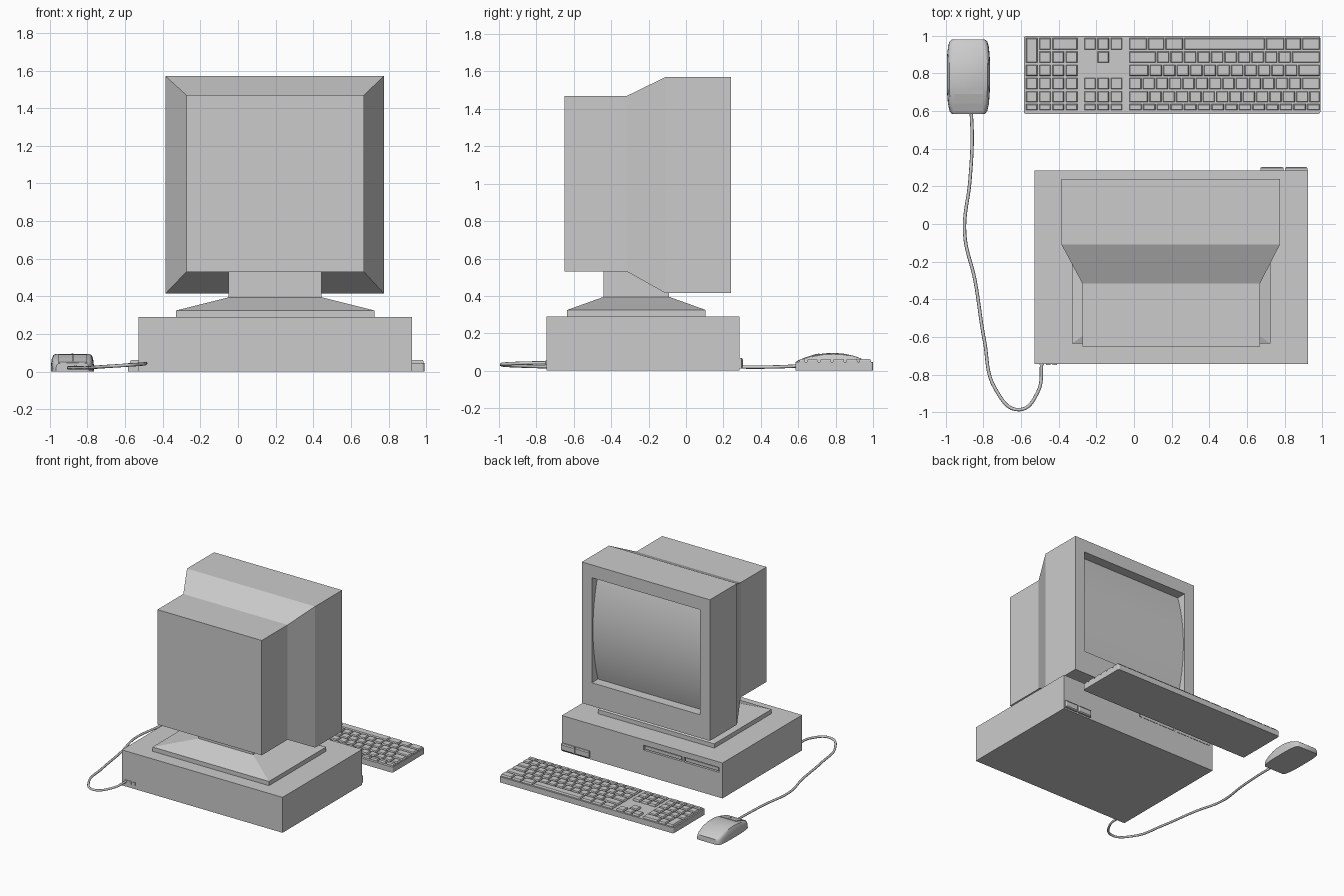
import bpy, bmesh, math

if "Cube" in bpy.data.objects:
    bpy.data.objects.remove(bpy.data.objects["Cube"])


def finish(name, bm, smooth=False):
    bmesh.ops.recalc_face_normals(bm, faces=bm.faces[:])
    me = bpy.data.meshes.new(name)
    bm.to_mesh(me)
    bm.free()
    ob = bpy.data.objects.new(name, me)
    bpy.context.scene.collection.objects.link(ob)
    if smooth:
        bpy.ops.object.select_all(action='DESELECT')
        ob.select_set(True)
        bpy.context.view_layer.objects.active = ob
        bpy.ops.object.shade_smooth_by_angle(angle=math.radians(40))
    return ob


def loft(bm, rings):
    """Skin a list of closed rings and cap both ends."""
    vs = [[bm.verts.new(p) for p in r] for r in rings]
    n = len(vs[0])
    for a, b in zip(vs, vs[1:]):
        for i in range(n):
            j = (i + 1) % n
            bm.faces.new((a[i], a[j], b[j], b[i]))
    bm.faces.new(vs[0])
    bm.faces.new(vs[-1])


def rect_z(z, x0, x1, y0, y1):
    return [(x0, y0, z), (x1, y0, z), (x1, y1, z), (x0, y1, z)]


def rect_y(y, x0, x1, z0, z1):
    return [(x0, y, z0), (x1, y, z0), (x1, y, z1), (x0, y, z1)]


def lofted(name, rings):
    bm = bmesh.new()
    loft(bm, rings)
    return finish(name, bm)


def box(name, x0, x1, y0, y1, z0, z1):
    return lofted(name, [rect_z(z0, x0, x1, y0, y1), rect_z(z1, x0, x1, y0, y1)])


# computer case with two recessed drive slots
case = box("case", -0.53, 0.925, -0.745, 0.285, 0, 0.29)
for i, (x0, x1) in enumerate([(-0.50, -0.18), (-0.165, 0.185)]):
    cutter = box(f"slot_cutter_{i}", x0, x1, 0.265, 0.32, 0.205, 0.245)
    cutter.hide_render = True
    cutter.hide_set(True)
    cut = case.modifiers.new("slot", 'BOOLEAN')
    cut.object = cutter
    cut.operation = 'DIFFERENCE'
    box(f"drive_door_{i}", x0 + 0.01, x1 - 0.01, 0.26, 0.278, 0.212, 0.238)

# power and reset buttons, rear sockets
for i, (x0, x1) in enumerate([(0.672, 0.795), (0.803, 0.922)]):
    lofted(f"case_button_{i}", [rect_y(0.28, x0, x1, 0.012, 0.068),
                                rect_y(0.298, x0, x1, 0.012, 0.068),
                                rect_y(0.304, x0 + 0.01, x1 - 0.01, 0.02, 0.06)])
for i in range(3):
    x = -0.49 + 0.035 * i
    box(f"rear_socket_{i}", x - 0.012, x + 0.012, -0.75, -0.74, 0.03, 0.055)

# swivel stand: plate, sloped skirt, neck
lofted("monitor_stand", [rect_z(0.29, -0.33, 0.725, -0.635, 0.105),
                         rect_z(0.325, -0.33, 0.725, -0.635, 0.105),
                         rect_z(0.395, -0.05, 0.445, -0.44, -0.09),
                         rect_z(0.56, -0.05, 0.445, -0.44, -0.09)])

# monitor housing, ending in the screen recess
lofted("monitor_housing", [rect_y(-0.65, -0.275, 0.67, 0.53, 1.47),
                           rect_y(-0.315, -0.275, 0.67, 0.53, 1.47),
                           rect_y(-0.11, -0.385, 0.775, 0.415, 1.57),
                           rect_y(0.24, -0.385, 0.775, 0.415, 1.57),
                           rect_y(0.24, -0.295, 0.685, 0.605, 1.465),
                           rect_y(0.155, -0.295, 0.685, 0.605, 1.465)])

# screen bulging in a vertical arc
bm = bmesh.new()
prev = None
for i in range(25):
    t = -1 + 2 * i / 24
    y, z = 0.225 - 0.065 * t * t, 1.035 + 0.43 * t
    row = [bm.verts.new((0.685, y, z)), bm.verts.new((-0.295, y, z))]
    if prev:
        bm.faces.new((prev[0], prev[1], row[1], row[0]))
    prev = row
finish("screen", bm, True)

# keyboard body with small rounded corners
bm = bmesh.new()
outline = []
for cx, cy, a0 in [(0.978, 0.988, 0), (-0.573, 0.988, 90), (-0.573, 0.597, 180), (0.978, 0.597, 270)]:
    for k in range(4):
        a = math.radians(a0 + 30 * k)
        outline.append((cx + 0.012 * math.cos(a), cy + 0.012 * math.sin(a)))
loft(bm, [[(x, y, z) for x, y in outline] for z in (0, 0.046)])
finish("keyboard_body", bm)

# keys: rows as (y low, y high), widths run from -x to +x
rows = [(0.927, 0.988), (0.857, 0.916), (0.787, 0.846), (0.717, 0.776), (0.648, 0.705), (0.605, 0.637)]
main = [[1.35, 1.25, 1.35, 5.9, 1.4, 1.2, 1.35],
        [2.05] + [1] * 10 + [2.15],
        [1.5] + [1] * 11 + [1.65],
        [1] * 13 + [1.4],
        [1.5] + [1] * 12 + [0.85],
        [1] * 14]
keys = bmesh.new()


def key(x0, x1, y0, y1):
    s = 0.004
    loft(keys, [rect_z(0.044, x0, x1, y0, y1), rect_z(0.054, x0, x1, y0, y1),
                rect_z(0.062, x0 + s, x1 - s, y0 + s, y1 - s)])


P = 0.0705
for (y0, y1), widths in zip(rows, main):
    x, unit = -0.028, 1.018 / sum(widths)
    for w in widths:
        key(x + 0.004, x + w * unit - 0.004, y0, y1)
        x += w * unit
nav = [(0, 1, 2), (1,), (), (0, 1, 2), (0, 1, 2), (0, 1, 2)]
for r, (y0, y1) in enumerate(rows):
    for c in nav[r]:
        key(-0.264 + P * c, -0.204 + P * c, y0, y1)
    for c in range(4):
        x0 = -0.573 + P * c
        if r == 0 and c == 0:
            key(x0, x0 + 0.06, rows[1][0], y1)
        elif r == 0 and c == 2:
            key(x0, x0 + 0.06 + P, y0, y1)
        elif r > 1 or (r == 1 and c > 0) or (r == 0 and c == 1):
            key(x0, x0 + 0.06, y0, y1)
finish("keyboard_keys", keys)

# mouse shell: stations of (y, half width, height) along a domed section
MX = -0.88
half = [(1, 0), (0.99, 0.4), (0.95, 0.75), (0.88, 0.93), (0.76, 0.99)]
section = half + [(0, 1)] + [(-a, b) for a, b in reversed(half)]
stations = [(0.585, 0.088, 0.045), (0.60, 0.1, 0.052), (0.64, 0.109, 0.068), (0.69, 0.113, 0.084),
            (0.74, 0.115, 0.093), (0.79, 0.115, 0.095), (0.84, 0.115, 0.092), (0.90, 0.113, 0.079),
            (0.945, 0.108, 0.062), (0.97, 0.1, 0.05), (0.98, 0.088, 0.042)]
bm = bmesh.new()
loft(bm, [[(MX + a * w, y, b * h) for a, b in section] for y, w, h in stations])
finish("mouse_shell", bm, True)

# mouse buttons following the front slope
for i, (x0, x1) in enumerate([(-0.955, -0.878), (-0.874, -0.802)]):
    lofted(f"mouse_button_{i}", [rect_y(y, x0, x1, 0.03, z) for y, z in
                                 [(0.59, 0.05), (0.60, 0.056), (0.64, 0.072), (0.69, 0.088), (0.713, 0.092)]])

# mouse cable to the back of the case
path = [(-0.865, 0.60, 0.025), (-0.86, 0.45, 0.02), (-0.872, 0.23, 0.02), (-0.90, -0.05, 0.02),
        (-0.845, -0.3, 0.02), (-0.795, -0.62, 0.02), (-0.735, -0.88, 0.025), (-0.61, -0.987, 0.033),
        (-0.51, -0.89, 0.04), (-0.49, -0.74, 0.043)]
cu = bpy.data.curves.new("mouse_cable", 'CURVE')
cu.dimensions = '3D'
cu.bevel_depth = 0.009
cu.bevel_resolution = 2
cu.resolution_u = 8
sp = cu.splines.new('BEZIER')
sp.bezier_points.add(len(path) - 1)
for bp, co in zip(sp.bezier_points, path):
    bp.co = co
    bp.handle_left_type = bp.handle_right_type = 'AUTO'
cable = bpy.data.objects.new("mouse_cable", cu)
bpy.context.scene.collection.objects.link(cable)
